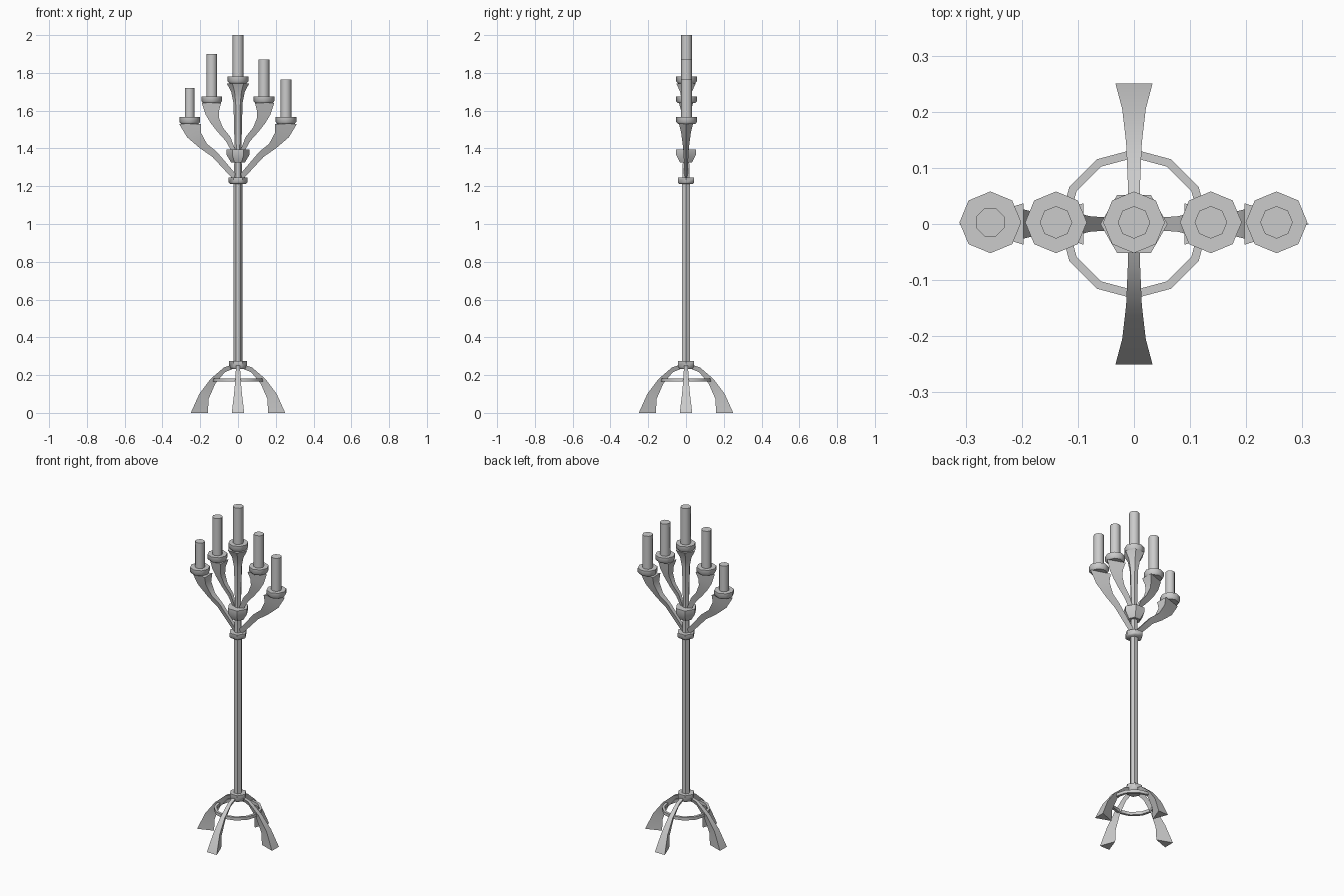
import bpy, bmesh, math

cube = bpy.data.objects.get("Cube")
if cube:
    bpy.data.objects.remove(cube, do_unlink=True)

grey = bpy.data.materials.new("plain_grey")
grey.use_nodes = True
grey.diffuse_color = (0.6, 0.6, 0.6, 1)
grey.node_tree.nodes["Principled BSDF"].inputs["Base Color"].default_value = (0.6, 0.6, 0.6, 1)


def build(name, rings):
    """Bridge equal-length rings of points into a capped solid."""
    bm = bmesh.new()
    loops = [[bm.verts.new(p) for p in ring] for ring in rings]
    for a, b in zip(loops, loops[1:]):
        for i in range(len(a)):
            j = (i + 1) % len(a)
            bm.faces.new((a[i], a[j], b[j], b[i]))
    bm.faces.new(loops[0])
    bm.faces.new(loops[-1])
    bmesh.ops.recalc_face_normals(bm, faces=bm.faces)
    mesh = bpy.data.meshes.new(name)
    bm.to_mesh(mesh)
    bm.free()
    mesh.materials.append(grey)
    obj = bpy.data.objects.new(name, mesh)
    bpy.context.collection.objects.link(obj)
    bpy.ops.object.select_all(action='DESELECT')
    obj.select_set(True)
    bpy.context.view_layer.objects.active = obj
    bpy.ops.object.shade_smooth_by_angle(angle=math.radians(50))
    return obj


def lathe(name, profile, sides, x=0, y=0, turn=0):
    """Turned part from (radius, height) pairs."""
    angles = [math.tau * i / sides + turn for i in range(sides)]
    return build(name, [[(x + r * math.cos(a), y + r * math.sin(a), z) for a in angles]
                        for r, z in profile])


def wedge_bar(name, stations, angle):
    """Bar of triangular section: wide edge (r, z), sharp edge (r, z), half width."""
    c, s = math.cos(angle), math.sin(angle)

    def place(r, w, z):
        return (r * c - w * s, r * s + w * c, z)
    return build(name, [[place(a, -w, za), place(a, w, za), place(b, 0, zb)]
                        for (a, za), (b, zb), w in stations])


# Central pole and collars
lathe("pole", [(0.023, 0.24), (0.023, 1.24)], 6)
lathe("base_collar", [(0.037, 0.232), (0.048, 0.245), (0.048, 0.275)], 6)
lathe("lower_arm_collar", [(0.043, 1.213), (0.05, 1.22), (0.05, 1.245)], 6)
lathe("upper_arm_collar", [(0.036, 1.325), (0.06, 1.365), (0.06, 1.395)], 6)
lathe("centre_stem", [(0.022, 1.23), (0.018, 1.4), (0.024, 1.64), (0.036, 1.7), (0.06, 1.745)], 6)

# Four splayed legs
leg = [((0.25, 0), (0.16, 0), 0.033),
       ((0.205, 0.1), (0.155, 0.075), 0.021),
       ((0.145, 0.18), (0.12, 0.155), 0.014),
       ((0.075, 0.24), (0.07, 0.215), 0.011),
       ((0.01, 0.262), (0.01, 0.24), 0.01)]
for i, side in enumerate(("left", "back", "right", "front")):
    wedge_bar(side + "_leg", leg, i * math.pi / 2)

# Ring bracing the legs
ring_angles = [math.tau * i / 12 for i in range(12)]
brace = [(0.133, 0.165), (0.133, 0.183), (0.118, 0.183), (0.118, 0.165)]
ring = lathe("brace_ring", brace + brace[:1], 12)
bm = bmesh.new()
bm.from_mesh(ring.data)
bmesh.ops.delete(bm, geom=[f for f in bm.faces if len(f.verts) > 4], context='FACES_ONLY')
bmesh.ops.remove_doubles(bm, verts=bm.verts, dist=0.0001)
bmesh.ops.recalc_face_normals(bm, faces=bm.faces)
bm.to_mesh(ring.data)
bm.free()

# Curved arms, flaring under the cups
outer_arm = [((0.0, 1.25), (0.015, 1.225), 0.01),
             ((0.055, 1.315), (0.075, 1.29), 0.011),
             ((0.115, 1.385), (0.135, 1.355), 0.013),
             ((0.165, 1.425), (0.2, 1.4), 0.018),
             ((0.197, 1.485), (0.27, 1.46), 0.026),
             ((0.197, 1.53), (0.312, 1.53), 0.037)]
inner_arm = [((0.005, 1.37), (0.02, 1.36), 0.01),
             ((0.04, 1.46), (0.065, 1.44), 0.011),
             ((0.08, 1.51), (0.11, 1.49), 0.014),
             ((0.1, 1.56), (0.145, 1.535), 0.02),
             ((0.1, 1.6), (0.172, 1.58), 0.026),
             ((0.09, 1.64), (0.192, 1.64), 0.037)]
for side, angle in (("left", 0), ("right", math.pi)):
    wedge_bar(side + "_outer_arm", outer_arm, angle)
    wedge_bar(side + "_inner_arm", inner_arm, angle)

# Cups and candles: x, cup base, candle top, candle radius
holders = {"right_outer": (-0.256, 1.53, 1.72, 0.027),
           "right_inner": (-0.139, 1.64, 1.9, 0.029),
           "centre": (0, 1.745, 2.0, 0.029),
           "left_inner": (0.137, 1.64, 1.87, 0.029),
           "left_outer": (0.254, 1.53, 1.765, 0.029)}
for name, (x, base, top, radius) in holders.items():
    lathe(name + "_cup", [(0.046, base), (0.055, base + 0.01), (0.055, base + 0.036)],
          8, x, 0.003, math.pi / 2)
    lathe(name + "_candle", [(radius, base + 0.02), (radius, top)], 8, x, 0.003,
          math.pi / 8 if name == "right_outer" else 0)
